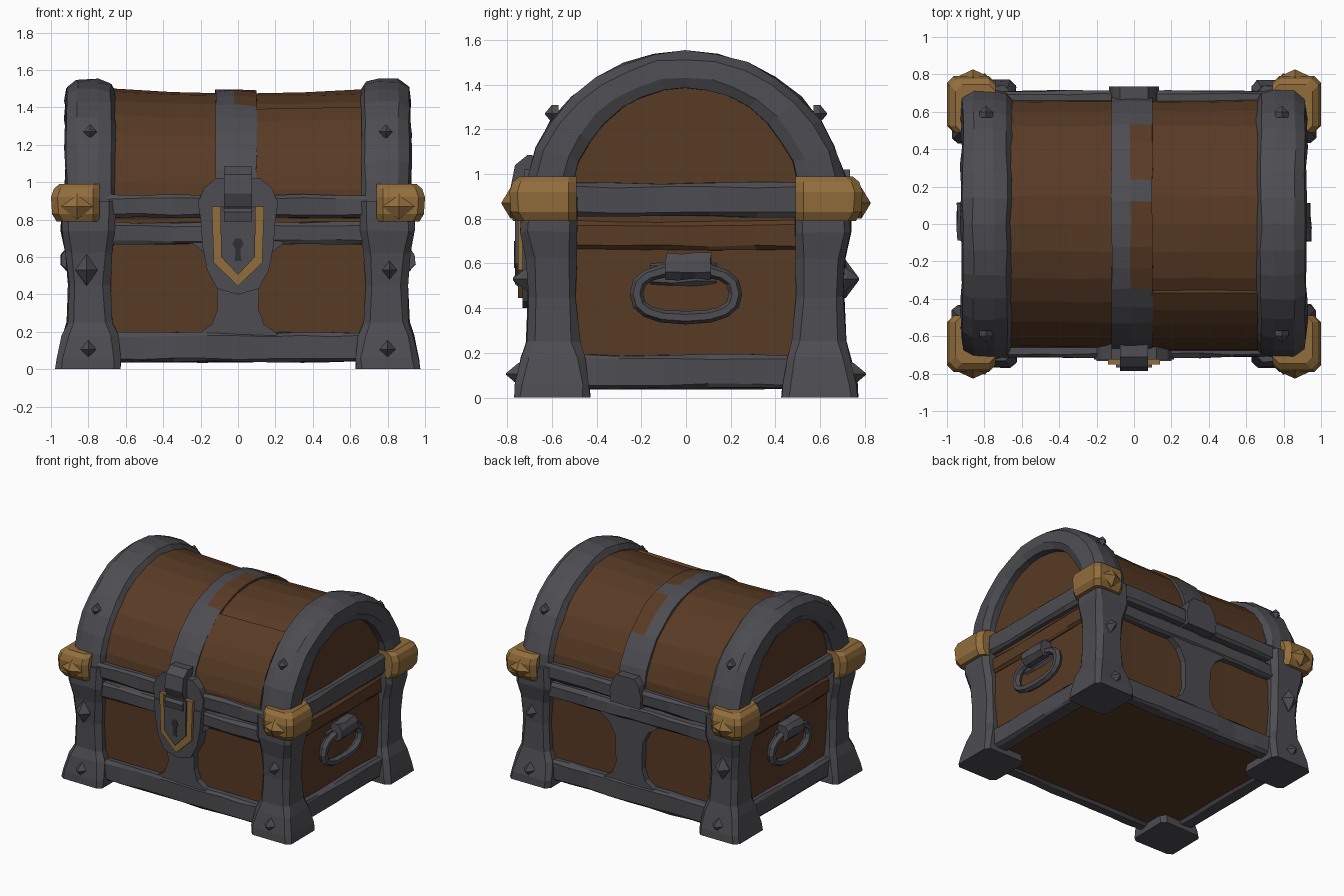
import bpy, bmesh, math, random
from mathutils import Vector

if "Cube" in bpy.data.objects:
    bpy.data.objects.remove(bpy.data.objects["Cube"])

random.seed(4)


def material(name, rgb):
    m = bpy.data.materials.new(name)
    m.diffuse_color = (*rgb, 1)
    m.use_nodes = True
    m.node_tree.nodes["Principled BSDF"].inputs["Base Color"].default_value = m.diffuse_color
    return m


WOOD = material("brown wood", (0.098, 0.043, 0.018))
IRON = material("grey iron", (0.074, 0.074, 0.084))
GOLD = material("dull gold", (0.29, 0.155, 0.045))
DARK = material("dark keyhole", (0.03, 0.03, 0.035))


def loft(name, loops, mat, closed=False, jit=0.0):
    """Skin equal-length loops of points into one solid, with hand-hewn wobble."""
    bm = bmesh.new()
    rows = []
    for loop in loops:
        row = []
        for p in loop:
            p = Vector(p)
            if jit:
                d = Vector([random.uniform(-jit, jit) for _ in range(3)])
                if p.z < 0.01:
                    d.z = 0
                p += d
            row.append(bm.verts.new(p))
        rows.append(row)
    n = len(rows[0])
    pairs = list(zip(rows, rows[1:])) + ([(rows[-1], rows[0])] if closed else [])
    for a, b in pairs:
        for i in range(n):
            j = (i + 1) % n
            bm.faces.new((a[i], a[j], b[j], b[i]))
    if not closed:
        bm.faces.new(rows[0])
        bm.faces.new(rows[-1])
    bmesh.ops.recalc_face_normals(bm, faces=bm.faces)
    me = bpy.data.meshes.new(name)
    bm.to_mesh(me)
    bm.free()
    me.materials.append(mat)
    ob = bpy.data.objects.new(name, me)
    bpy.context.collection.objects.link(ob)
    return ob


def place(axis, t, u, v):
    return {"x": (t, u, v), "y": (u, t, v), "z": (u, v, t)}[axis]


def chamfered(u0, u1, v0, v1, c):
    return [(u0 + c, v0), (u1 - c, v0), (u1, v0 + c), (u1, v1 - c),
            (u1 - c, v1), (u0 + c, v1), (u0, v1 - c), (u0, v0 + c)]


def bar(name, axis, a, b, u, v, mat, n=5, c=0.018, jit=0.006):
    """Chamfered beam along an axis."""
    sec = chamfered(min(u), max(u), min(v), max(v), c)
    return loft(name, [[place(axis, a + (b - a) * i / n, *p) for p in sec]
                       for i in range(n + 1)], mat, jit=jit)


def prism(name, axis, a, b, pts, mat):
    return loft(name, [[place(axis, t, *p) for p in pts] for t in (a, b)], mat)


def mirror_x(pts):
    """Complete a right-hand outline, listed from top to bottom."""
    return pts + [(-x, z) for x, z in reversed(pts) if x > 0]


def arch(name, section, mat, t0=0.0, t1=math.pi, n=16, jit=0.0):
    """Sweep (x, y radius, z radius) section points over the lid curve."""
    loops = []
    for i in range(n + 1):
        t = t0 + (t1 - t0) * i / n
        loops.append([(x, ry * math.cos(t), 0.85 + rz * math.sin(t))
                      for x, ry, rz in section])
    return loft(name, loops, mat, jit=jit)


def stud(name, x, y, z, w, h, out, sy, mat):
    """Pointed diamond stud facing front or back."""
    base = [(w, 0), (0, h), (-w, 0), (0, -h)]
    tip = 0.004
    return loft(name, [[(x + u, y - sy * 0.03, z + v) for u, v in base],
                       [(x + u, y, z + v) for u, v in base],
                       [(x + u / w * tip, y + sy * out, z + v / h * tip) for u, v in base]], mat)


# Wooden body
bar("body", "x", -0.85, 0.85, (-0.645, 0.645), (0.06, 0.84), WOOD, n=6, c=0.01, jit=0.004)

# Wooden lid, sagging slightly in the middle
lid = []
for x, rz in ((-0.85, 0.645), (-0.65, 0.65), (-0.35, 0.632), (0, 0.625),
              (0.35, 0.63), (0.65, 0.642), (0.85, 0.64)):
    lid.append([(x, 0.67 * math.cos(math.pi * i / 14), 0.85 + rz * math.sin(math.pi * i / 14))
                for i in range(15)] + [(x, -0.64, 0.79), (x, 0.64, 0.79)])
loft("lid", lid, WOOD, jit=0.004)
arch("lid_plank", [(0.09, 0.6, 0.58), (0.09, 0.683, 0.643), (0.66, 0.683, 0.655),
                   (0.66, 0.6, 0.58)], WOOD, 2.14, math.pi, 6)

# Centre strap over the lid, worn down to wood along one edge
strap = arch("lid_strap", [(-0.12, 0.6, 0.57), (-0.12, 0.69, 0.642), (-0.02, 0.695, 0.65),
                           (0.10, 0.69, 0.642), (0.10, 0.6, 0.57)], IRON, n=18, jit=0.004)
strap.data.materials.append(WOOD)
for f in strap.data.polygons:
    if f.center.x > -0.01 and (-0.34 < f.center.y < 0.15 or 0.24 < f.center.y < 0.5):
        f.material_index = 1

for sx in (-1, 1):
    # End arches of the lid
    arch("lid_arch", [(sx * x, ry, rz) for x, ry, rz in (
        (0.655, 0.67, 0.64), (0.68, 0.705, 0.685), (0.75, 0.725, 0.70), (0.86, 0.722, 0.70),
        (0.915, 0.685, 0.665), (0.925, 0.57, 0.585), (0.90, 0.515, 0.535), (0.70, 0.51, 0.53))],
        IRON, n=16, jit=0.006)
    # Side rails and the plank below the lid
    bar("side_lid_rail", "y", -0.53, 0.53, (sx * 0.78, sx * 0.90), (0.81, 0.96), IRON)
    bar("side_bottom_rail", "y", -0.5, 0.5, (sx * 0.78, sx * 0.90), (0.04, 0.19), IRON)
    bar("side_top_plank", "y", -0.52, 0.52, (sx * 0.80, sx * 0.872), (0.66, 0.79), WOOD)

    # Drop handle with its bracket
    ring = []
    for i in range(16):
        t = 2 * math.pi * i / 16
        cy, cz = math.cos(t), math.sin(t)
        y = 0.222 * math.copysign(abs(cy) ** 0.8, cy)
        z = 0.465 + 0.108 * math.copysign(abs(cz) ** 0.8, cz)
        ring.append([(sx * (0.88 + 0.03 * math.sin(a)), y + 0.03 * math.cos(a) * cy,
                      z + 0.03 * math.cos(a) * cz)
                     for a in [math.pi * k / 3 for k in range(6)]])
    loft("handle_ring", ring, IRON, closed=True)
    bar("handle_bracket", "y", -0.09, 0.11, (sx * 0.82, sx * 0.945), (0.53, 0.645), IRON, n=3, c=0.03)
    bar("handle_back_plate", "y", -0.16, 0.14, (sx * 0.82, sx * 0.862), (0.50, 0.61), IRON, n=3)

    for sy in (-1, 1):
        # Corner posts: wide foot, narrow waist
        post = []
        for z, xi, xo, yi, yo, c in (
                (0, 0.63, 0.975, 0.43, 0.77, 0.03), (0.06, 0.63, 0.965, 0.435, 0.765, 0.03),
                (0.18, 0.645, 0.94, 0.455, 0.735, 0.035), (0.25, 0.67, 0.915, 0.475, 0.715, 0.035),
                (0.45, 0.685, 0.905, 0.49, 0.705, 0.035), (0.62, 0.675, 0.92, 0.49, 0.715, 0.035),
                (0.74, 0.655, 0.945, 0.485, 0.74, 0.035), (0.90, 0.655, 0.94, 0.485, 0.735, 0.035)):
            post.append([(sx * x, sy * y, z) for x, y in chamfered(xi, xo, yi, yo, c)])
        loft("corner_post", post, IRON, jit=0.005)

        # Gold corner caps with a point
        cap = []
        for z, o in ((0.79, 0.03), (0.83, 0.006), (0.92, 0.0), (0.965, 0.015), (0.99, 0.045)):
            cap.append([(sx * x, sy * y, z)
                        for x, y in chamfered(0.74, 1.0 - o, 0.49, 0.79 - o, 0.035)])
        loft("gold_corner", cap, GOLD)
        stud("gold_point", sx * 0.86, sy * 0.785, 0.87, 0.09, 0.07, 0.04, sy, GOLD)

        # Iron studs on posts and arches
        big = (0.06, 0.085) if sx < 0 else (0.04, 0.05)
        stud("post_stud", sx * 0.81, sy * 0.715, 0.53, *big, 0.06, sy, IRON)
        stud("foot_stud", sx * 0.80, sy * 0.75, 0.105, 0.045, 0.05, 0.055, sy, IRON)
        stud("arch_stud", sx * 0.79, sy * 0.60, 1.27, 0.035, 0.04, 0.03, sy, IRON)

# Front and back rails, with flared centre bands
for sy, side in ((-1, "front"), (1, "back")):
    bar(side + "_lid_rail", "x", -0.70, 0.70, (sy * 0.60, sy * 0.712), (0.81, 0.93), IRON, n=8)
    bar(side + "_top_rail", "x", -0.70, 0.70, (sy * 0.60, sy * 0.70), (0.67, 0.785), IRON, n=8)
    bar(side + "_bottom_rail", "x", -0.68, 0.68, (sy * 0.60, sy * 0.70), (0.04, 0.195), IRON, n=8)
    prism(side + "_centre_band", "y", sy * 0.62, sy * 0.692, mirror_x(
        [(0.25, 0.75), (0.24, 0.67), (0.16, 0.61), (0.115, 0.52), (0.11, 0.32),
         (0.14, 0.24), (0.21, 0.19), (0.21, 0.12)]), IRON)
    w = 1.0 if sy < 0 else 0.62
    prism(side + "_lid_plate", "y", sy * 0.58, sy * (0.725 if sy < 0 else 0.735), mirror_x(
        [(0.12 * w, 1.02), (0.18 * w, 0.97), (0.215 * w, 0.89), (0.20 * w, 0.80)]), IRON)

# Lock: iron shield, gold rim, iron face, keyhole and hasp
prism("lock_shield", "y", -0.62, -0.732, mirror_x(
    [(0.20, 0.80), (0.19, 0.66), (0.165, 0.53), (0.11, 0.43), (0.0, 0.40)]), IRON)
prism("lock_gold_rim", "y", -0.70, -0.752, mirror_x(
    [(0.14, 0.87), (0.13, 0.57), (0.0, 0.445)]), GOLD)
prism("lock_face", "y", -0.70, -0.766, mirror_x(
    [(0.095, 0.865), (0.09, 0.60), (0.0, 0.505)]), IRON)
prism("keyhole", "y", -0.76, -0.77, mirror_x(
    [(0.015, 0.70), (0.03, 0.67), (0.012, 0.64), (0.018, 0.58)]), DARK)
prism("hasp", "x", -0.075, 0.075, [
    (-0.58, 1.08), (-0.71, 1.085), (-0.765, 1.04), (-0.785, 0.94), (-0.755, 0.87),
    (-0.785, 0.84), (-0.775, 0.79), (-0.68, 0.785)], IRON)
